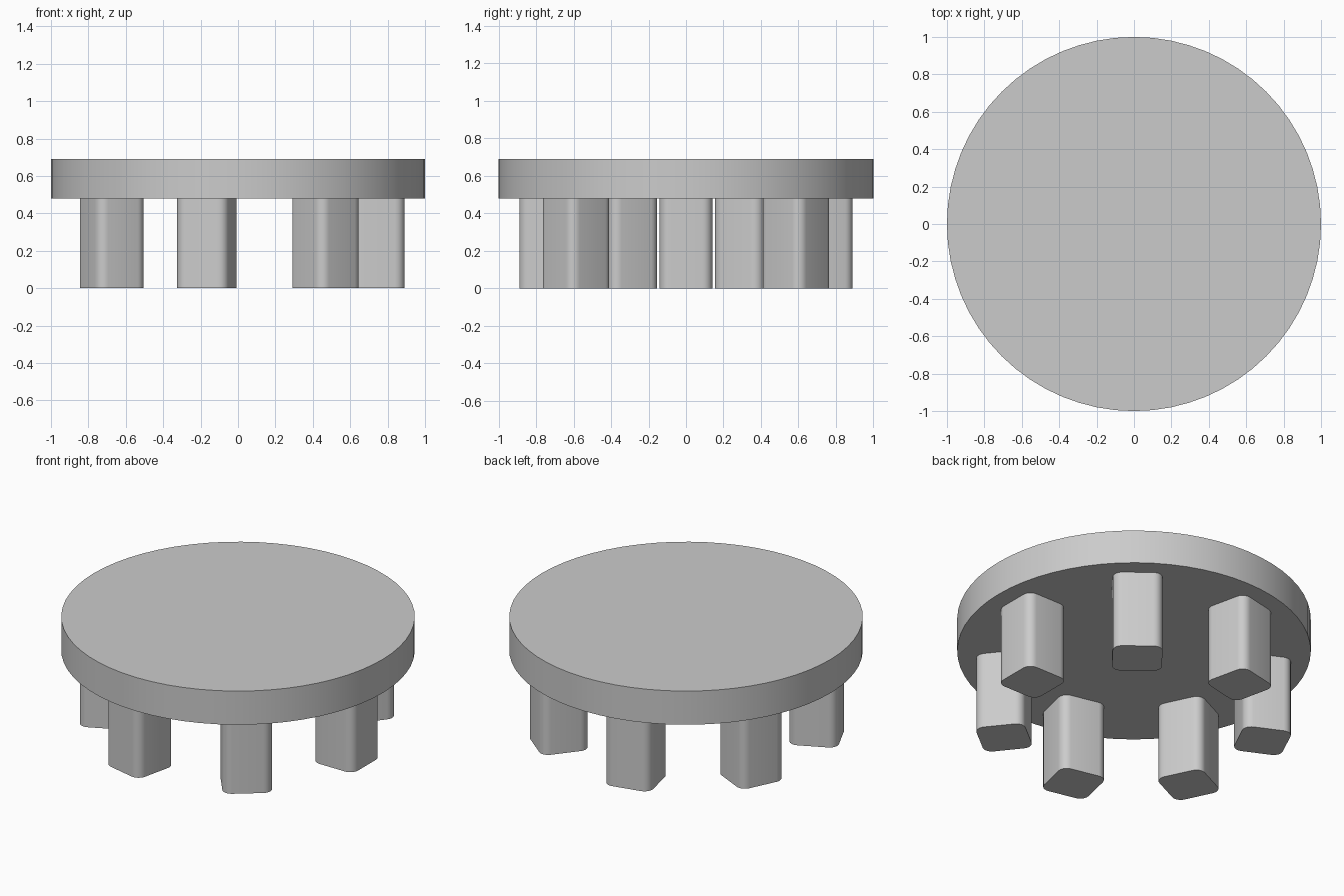
import bpy
import bmesh
from math import cos, sin, pi, tau, radians

cube = bpy.data.objects.get("Cube")
if cube:
    bpy.data.objects.remove(cube, do_unlink=True)

LEGS = 7
RING = 0.75       # distance of leg centres from the middle
HALF = 0.141      # half width of a leg
ROUND = 0.053     # corner radius of a leg
UNDER, TOP = 0.48, 0.69

grey = bpy.data.materials.new("light_grey")
grey.use_nodes = True
colour = (0.6, 0.6, 0.6, 1)
grey.diffuse_color = colour
grey.node_tree.nodes["Principled BSDF"].inputs["Base Color"].default_value = colour


def prism(name, outline, z0, z1):
    """Extrude a flat outline from z0 up to z1."""
    bm = bmesh.new()
    base = bm.faces.new([bm.verts.new((x, y, z0)) for x, y in outline])
    up = bmesh.ops.extrude_face_region(bm, geom=[base], use_keep_orig=True)
    verts = [v for v in up["geom"] if isinstance(v, bmesh.types.BMVert)]
    bmesh.ops.translate(bm, verts=verts, vec=(0, 0, z1 - z0))
    bmesh.ops.recalc_face_normals(bm, faces=bm.faces)
    mesh = bpy.data.meshes.new(name)
    bm.to_mesh(mesh)
    bm.free()
    mesh.materials.append(grey)
    obj = bpy.data.objects.new(name, mesh)
    bpy.context.collection.objects.link(obj)
    bpy.ops.object.select_all(action="DESELECT")
    obj.select_set(True)
    bpy.context.view_layer.objects.active = obj
    bpy.ops.object.shade_smooth_by_angle(angle=radians(30))
    return obj


def rounded_square(half, r, steps=6):
    points = []
    for q in range(4):
        mid = pi / 4 + q * pi / 2
        cx = (half - r) * (1 if cos(mid) > 0 else -1)
        cy = (half - r) * (1 if sin(mid) > 0 else -1)
        for i in range(steps + 1):
            a = (q + i / steps) * pi / 2
            points.append((cx + r * cos(a), cy + r * sin(a)))
    return points


# Round top slab
circle = [(cos(tau * i / 64), sin(tau * i / 64)) for i in range(64)]
prism("round_top", circle, UNDER, TOP)

# Ring of legs, each turned to face outwards
for i in range(LEGS):
    a = tau * i / LEGS
    leg = prism(f"leg_{i + 1}", rounded_square(HALF, ROUND), 0, UNDER)
    leg.location = (RING * cos(a), RING * sin(a), 0)
    leg.rotation_euler.z = a
